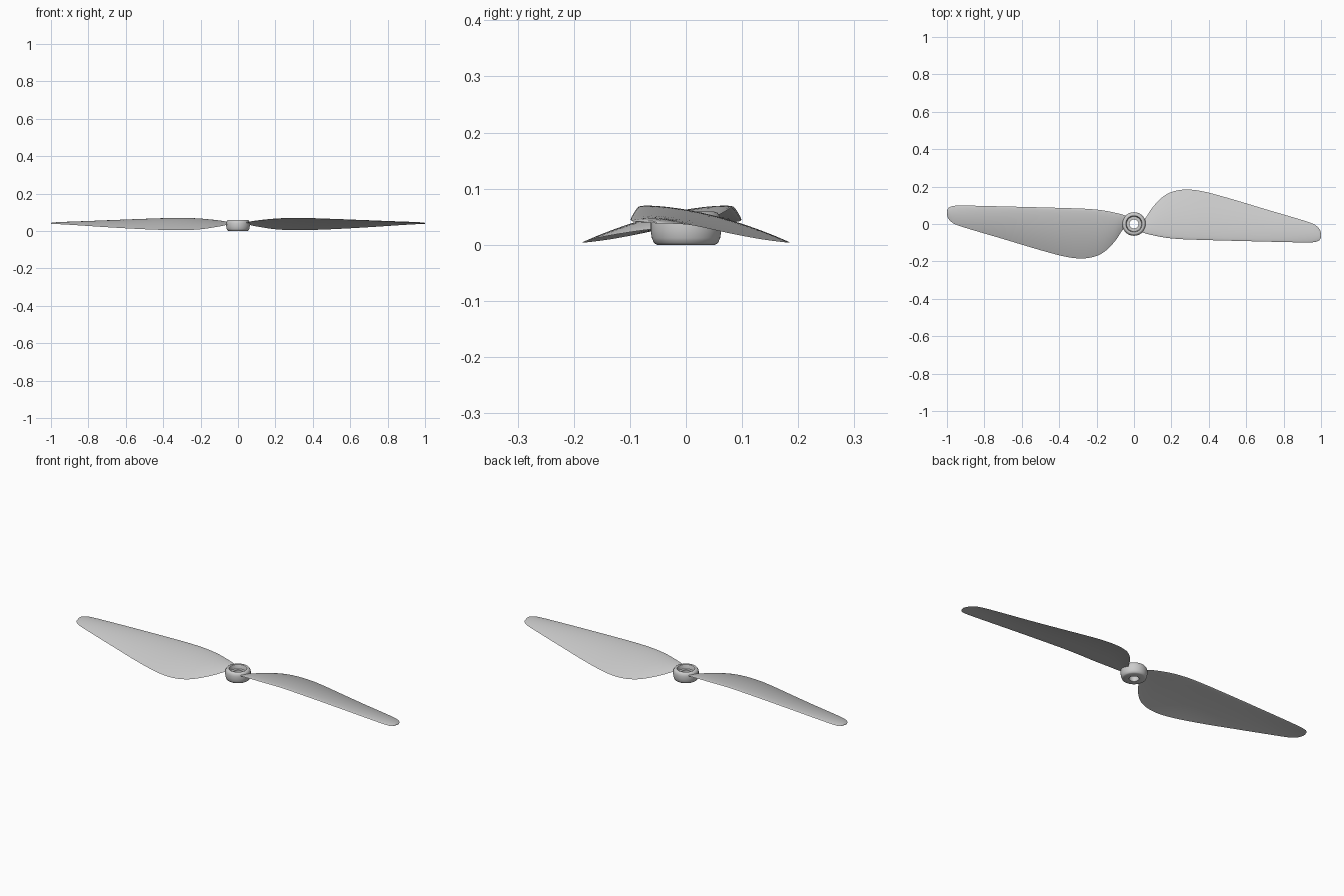
import bpy, bmesh, math
from mathutils import Matrix, Vector

cube = bpy.data.objects.get("Cube")
if cube:
    bpy.data.objects.remove(cube, do_unlink=True)


def make_material(name, colour):
    material = bpy.data.materials.new(name)
    material.use_nodes = True
    material.diffuse_color = colour
    shader = next(n for n in material.node_tree.nodes if n.type == 'BSDF_PRINCIPLED')
    shader.inputs["Base Color"].default_value = colour
    return material


grey = make_material("light_grey_plastic", (0.6, 0.6, 0.6, 1))


def finish(bm, name, turn=0.0):
    """Turn the mesh about the shaft, then make a smooth shaded object."""
    bmesh.ops.transform(bm, matrix=Matrix.Rotation(turn, 4, 'Z'), verts=bm.verts)
    bmesh.ops.recalc_face_normals(bm, faces=bm.faces)
    mesh = bpy.data.meshes.new(name)
    bm.to_mesh(mesh)
    bm.free()
    mesh.materials.append(grey)
    obj = bpy.data.objects.new(name, mesh)
    bpy.context.collection.objects.link(obj)
    bpy.ops.object.select_all(action='DESELECT')
    obj.select_set(True)
    bpy.context.view_layer.objects.active = obj
    bpy.ops.object.shade_smooth_by_angle(angle=math.radians(40))
    return obj


def bridge(bm, rings, closed=False):
    """Skin a list of closed vertex rings with quads."""
    following = rings[1:] + (rings[:1] if closed else [])
    for a, b in zip(rings, following):
        count = len(a)
        for i in range(count):
            j = (i + 1) % count
            bm.faces.new((a[i], a[j], b[j], b[i]))


def smooth_path(points, steps):
    """Catmull-Rom resampling of points in any number of dimensions."""
    points = [Vector(p) for p in points]
    padded = [2 * points[0] - points[1]] + points + [2 * points[-1] - points[-2]]
    result = []
    for p0, p1, p2, p3 in zip(padded, padded[1:], padded[2:], padded[3:]):
        for k in range(steps):
            t = k / steps
            result.append(p1 + 0.5 * t * (p2 - p0
                          + t * (2 * p0 - 5 * p1 + 4 * p2 - p3
                          + t * (3 * (p1 - p2) + p3 - p0))))
    return result + [points[-1]]


# Blade stations: span, leading edge y, trailing edge y
OUTLINE = [
    (0.045, -0.045, 0.01), (0.07, -0.053, 0.045), (0.1, -0.06, 0.09),
    (0.15, -0.07, 0.142), (0.2, -0.077, 0.171), (0.27, -0.082, 0.184),
    (0.36, -0.085, 0.176), (0.5, -0.089, 0.14), (0.7, -0.094, 0.08),
    (0.87, -0.098, 0.03), (0.95, -0.098, 0.004), (0.98, -0.093, -0.014),
    (0.994, -0.083, -0.032), (1.0, -0.066, -0.05),
]
# Heights along the span: span, leading edge z, trailing edge z
TWIST = [
    (0.045, 0.045, 0.036), (0.1, 0.054, 0.024), (0.2, 0.064, 0.009),
    (0.32, 0.068, 0.004), (0.5, 0.063, 0.009), (0.7, 0.055, 0.02),
    (0.9, 0.046, 0.033), (1.0, 0.041, 0.038),
]
heights = smooth_path(TWIST, 6)


def heights_at(x):
    for a, b in zip(heights, heights[1:]):
        if x <= b.x:
            return a.lerp(b, (x - a.x) / (b.x - a.x))
    return heights[-1]


def section(x, lead_y, trail_y, count=14):
    """Cambered aerofoil ring, over the top and back underneath."""
    chord = trail_y - lead_y
    level = heights_at(x)
    thickness = 0.003 + 0.03 * chord
    path = [(i, 1) for i in range(count + 1)]
    path += [(i, -1) for i in range(count - 1, 0, -1)]
    ring = []
    for i, side in path:
        u = (1 - math.cos(math.pi * i / count)) / 2
        camber = 0.16 * chord * u * (1 - u)
        half = 1.3 * thickness * math.sqrt(u) * (1 - u)
        z = level.y + (level.z - level.y) * u + camber + side * half
        ring.append((x, lead_y + chord * u, z))
    return ring


# Two blades, half a turn apart
for side_name, turn in (("left", 0), ("right", math.pi)):
    bm = bmesh.new()
    rings = [[bm.verts.new(co) for co in section(*s)]
             for s in smooth_path(OUTLINE, 4)]
    bridge(bm, rings)
    bm.faces.new(rings[0])
    bm.faces.new(rings[-1])
    finish(bm, side_name + "_blade", turn)

# Hub: lathed ring with a recessed top and a through hole for the shaft
HUB = [
    (0.024, 0), (0.052, 0), (0.057, 0.003), (0.061, 0.012), (0.063, 0.025),
    (0.063, 0.04), (0.061, 0.05), (0.056, 0.057), (0.05, 0.059),
    (0.044, 0.057), (0.042, 0.052), (0.04, 0.036), (0.024, 0.036),
]
SIDES = 48
bm = bmesh.new()
rings = []
for radius, z in HUB:
    angles = [math.tau * i / SIDES for i in range(SIDES)]
    rings.append([bm.verts.new((radius * math.cos(a), radius * math.sin(a), z))
                  for a in angles])
bridge(bm, rings, closed=True)
finish(bm, "hub")
